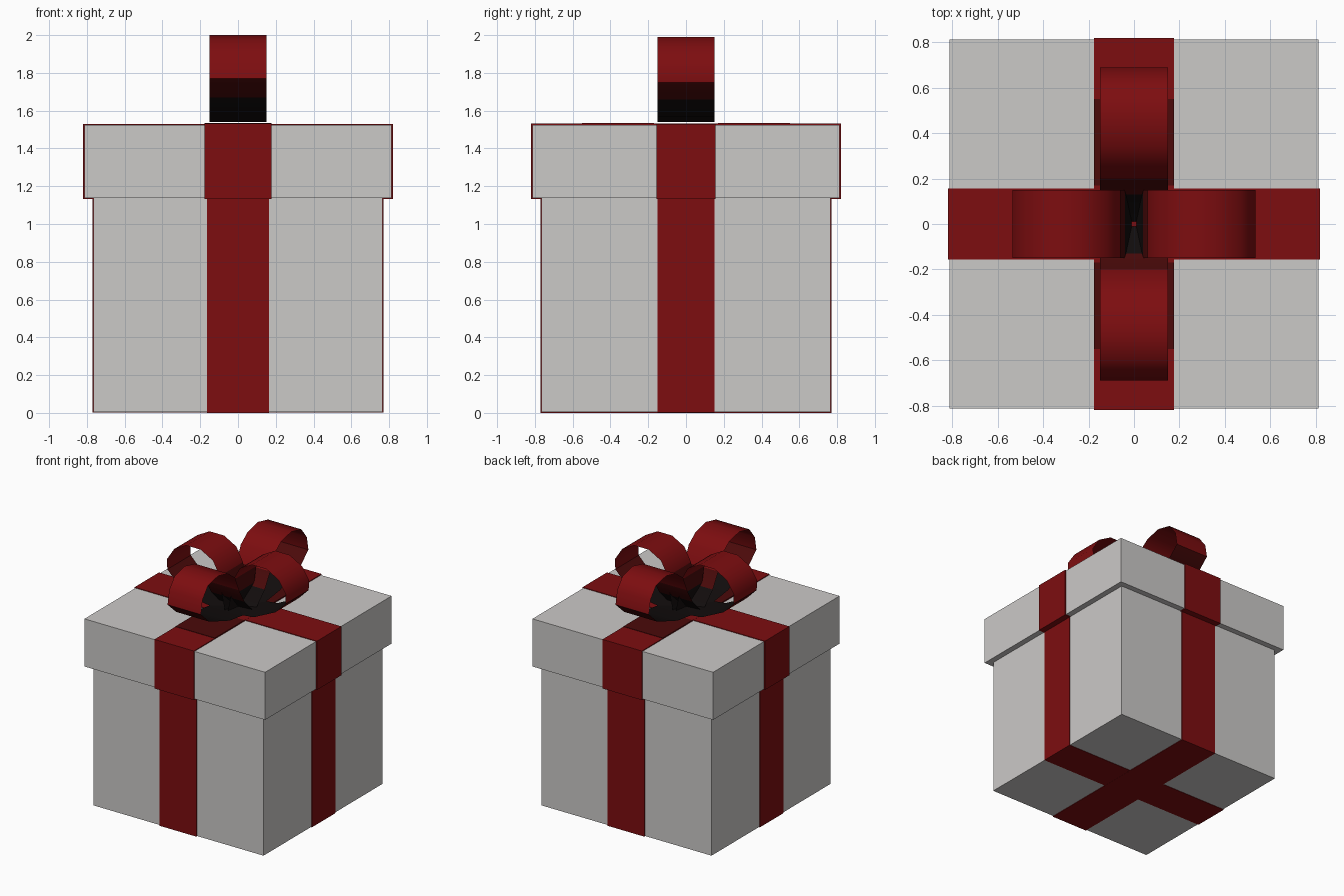
import bpy
import bmesh
import math

old = bpy.data.objects.get("Cube")
if old:
    bpy.data.objects.remove(old)


def material(name, color):
    m = bpy.data.materials.new(name)
    m.use_nodes = True
    m.diffuse_color = (*color, 1)
    m.node_tree.nodes["Principled BSDF"].inputs["Base Color"].default_value = (*color, 1)
    return m


GREY = material("paper_grey", (0.6, 0.585, 0.575))
RED = material("ribbon_red", (0.205, 0.004, 0.005))
DARK = material("ribbon_deep_red", (0.07, 0.003, 0.003))
BLACK = material("ribbon_fold_black", (0.006, 0.004, 0.004))


def finish(name, bm, mats):
    mesh = bpy.data.meshes.new(name)
    bm.to_mesh(mesh)
    bm.free()
    for m in mats:
        mesh.materials.append(m)
    obj = bpy.data.objects.new(name, mesh)
    bpy.context.collection.objects.link(obj)
    return obj


def block(name, half_x, half_y, low, high, mat, y=0):
    bm = bmesh.new()
    bmesh.ops.create_cube(bm, size=1)
    for v in bm.verts:
        v.co.x *= 2 * half_x
        v.co.y = v.co.y * 2 * half_y + y
        v.co.z = low if v.co.z < 0 else high
    return finish(name, bm, [mat])


# Box, lid and the flat ribbons wrapped round each
block("box_body", 0.765, 0.765, 0.004, 1.14, GREY)
block("box_lid", 0.812, 0.812, 1.138, 1.525, GREY)
block("body_ribbon_front_back", 0.165, 0.77, 0, 1.137, RED)
block("body_ribbon_sides", 0.77, 0.15, 0.001, 1.137, RED)
block("lid_ribbon_front_back", 0.177, 0.82, 1.132, 1.531, RED)
block("lid_ribbon_sides", 0.82, 0.157, 1.133, 1.53, RED)

# Deeper red folds of ribbon beneath the front and back bow loops
for side, name in ((-1, "front"), (1, "back")):
    block("under_ribbon_" + name, 0.177, 0.19, 1.53, 1.534, DARK, side * 0.36)


# Bow loops: a thin closed band swept across its width
def bow_loop(name, profile, angle, half_width):
    bm = bmesh.new()
    c, s = math.cos(angle), math.sin(angle)
    rows = []
    for r, z in profile:
        rows.append([bm.verts.new((r * c - w * s, r * s + w * c, z))
                     for w in (-half_width, half_width)])
    for i, (a, b) in enumerate(rows):
        d, e = rows[(i + 1) % len(rows)]
        f = bm.faces.new((a, b, e, d))
        r = sum(v.co.x * c + v.co.y * s for v in f.verts) / 4
        z = sum(v.co.z for v in f.verts) / 4
        under = i >= len(rows) // 2 + 1
        if z < 1.64:
            f.material_index = 2
        elif under and z < 1.77 or not under and z < 1.78 and r < 0.25:
            f.material_index = 1
        f.smooth = True
    obj = finish(name, bm, [RED, DARK, BLACK])
    bpy.context.view_layer.objects.active = obj
    obj.select_set(True)
    bpy.ops.object.shade_smooth_by_angle(angle=math.radians(40))
    obj.select_set(False)


# Profiles run from the knot up, over the top and back underneath
SIDE = [(0.01, 1.54), (0.04, 1.68), (0.06, 1.82), (0.12, 1.93), (0.23, 1.99),
        (0.36, 1.99), (0.47, 1.93), (0.535, 1.83), (0.53, 1.75),
        (0.44, 1.66), (0.25, 1.57)]
LONG = [(0.01, 1.54), (0.13, 1.66), (0.2, 1.78), (0.25, 1.9), (0.34, 1.97),
        (0.47, 2.0), (0.6, 1.97), (0.67, 1.88), (0.69, 1.77),
        (0.58, 1.67), (0.32, 1.58)]

for name, profile, turn in (("left", SIDE, 0), ("back", LONG, 1),
                            ("right", SIDE, 2), ("front", LONG, 3)):
    bow_loop("bow_loop_" + name, profile, turn * math.pi / 2, 0.15)
